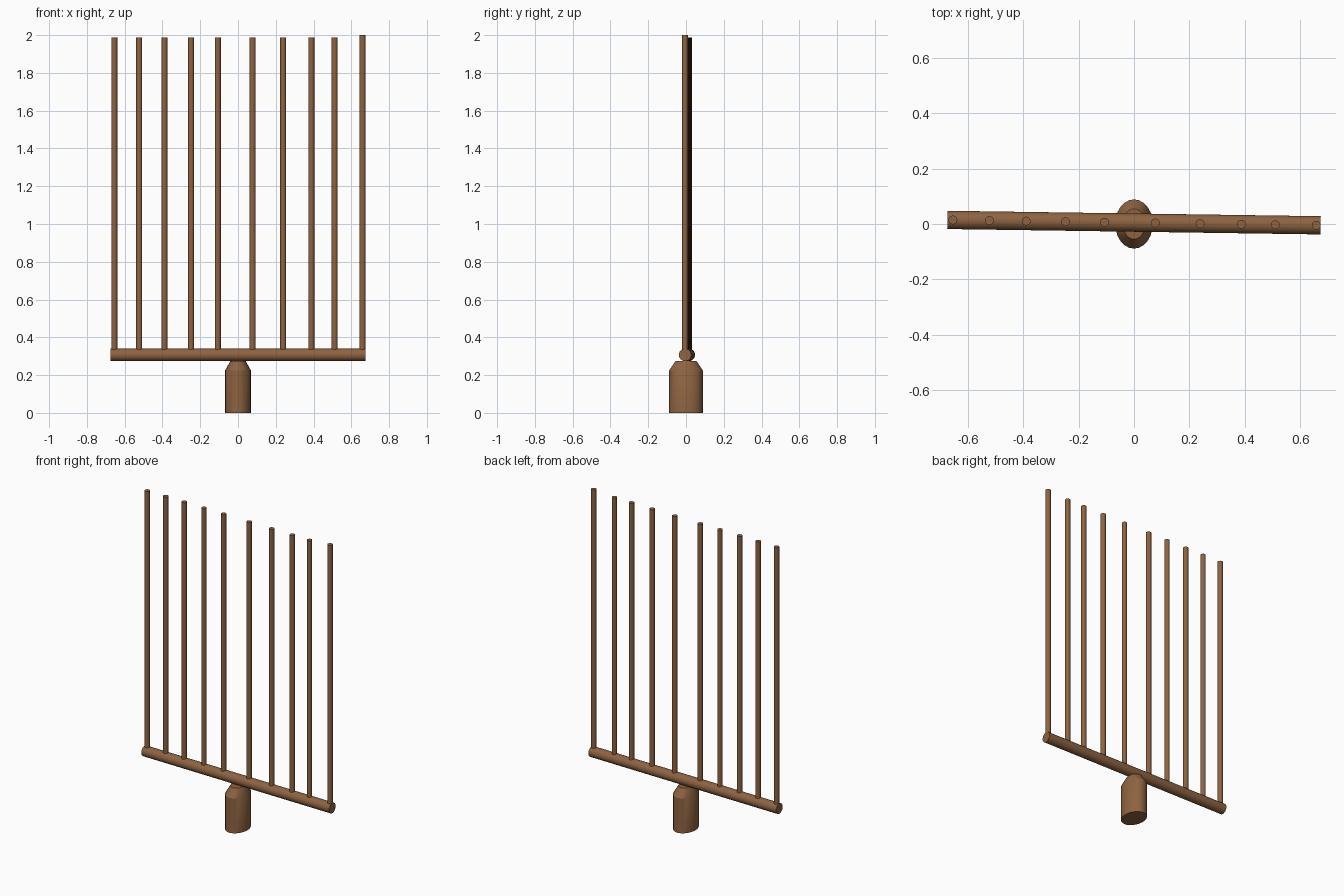
import bpy, math
from mathutils import Vector

if "Cube" in bpy.data.objects:
    bpy.data.objects.remove(bpy.data.objects["Cube"])

wood = bpy.data.materials.new("brown_wood")
wood.diffuse_color = (0.27, 0.125, 0.052, 1)
wood.use_nodes = True
wood.node_tree.nodes["Principled BSDF"].inputs["Base Color"].default_value = wood.diffuse_color


def finish(ob, name):
    ob.name = name
    ob.data.materials.append(wood)
    bpy.ops.object.shade_smooth_by_angle(angle=math.radians(30))
    return ob


def rod(name, a, b, radius, sides):
    a, b = Vector(a), Vector(b)
    d = b - a
    bpy.ops.mesh.primitive_cylinder_add(
        vertices=sides, radius=radius, depth=d.length, location=(a + b) / 2,
        rotation=d.to_track_quat('Z', 'Y').to_euler())
    return finish(bpy.context.object, name)


def bar_y(x):
    # the head bar is slightly skewed in plan
    return 0.005 - 0.0145 * x


# oval handle stub: straight sides, then a short taper under the bar
rings = [(0.068, 0.089, 0.0), (0.068, 0.089, 0.225), (0.04, 0.055, 0.276)]
N = 24
verts = [(rx * math.cos(2 * math.pi * i / N), ry * math.sin(2 * math.pi * i / N), z)
         for rx, ry, z in rings for i in range(N)]
faces = [(k * N + i, k * N + (i + 1) % N, (k + 1) * N + (i + 1) % N, (k + 1) * N + i)
         for k in range(len(rings) - 1) for i in range(N)]
faces += [tuple(reversed(range(N))), tuple(range(2 * N, 3 * N))]
mesh = bpy.data.meshes.new("handle_stub")
mesh.from_pydata(verts, [], faces)
handle = bpy.data.objects.new("handle_stub", mesh)
bpy.context.collection.objects.link(handle)
bpy.ops.object.select_all(action='DESELECT')
handle.select_set(True)
bpy.context.view_layer.objects.active = handle
finish(handle, "handle_stub")

# horizontal head bar
rod("head_bar", (-0.675, bar_y(-0.675), 0.307), (0.675, bar_y(0.675), 0.307), 0.033, 24)

# upright tines, the last one a little higher
xs = [-0.655, -0.523, -0.39, -0.248, -0.107, 0.077, 0.239, 0.388, 0.511, 0.659]
for i, x in enumerate(xs):
    top = 2.0 if i == len(xs) - 1 else 1.988
    rod(f"tine_{i + 1}", (x, bar_y(x), top - 1.695), (x, bar_y(x), top), 0.016, 16)
